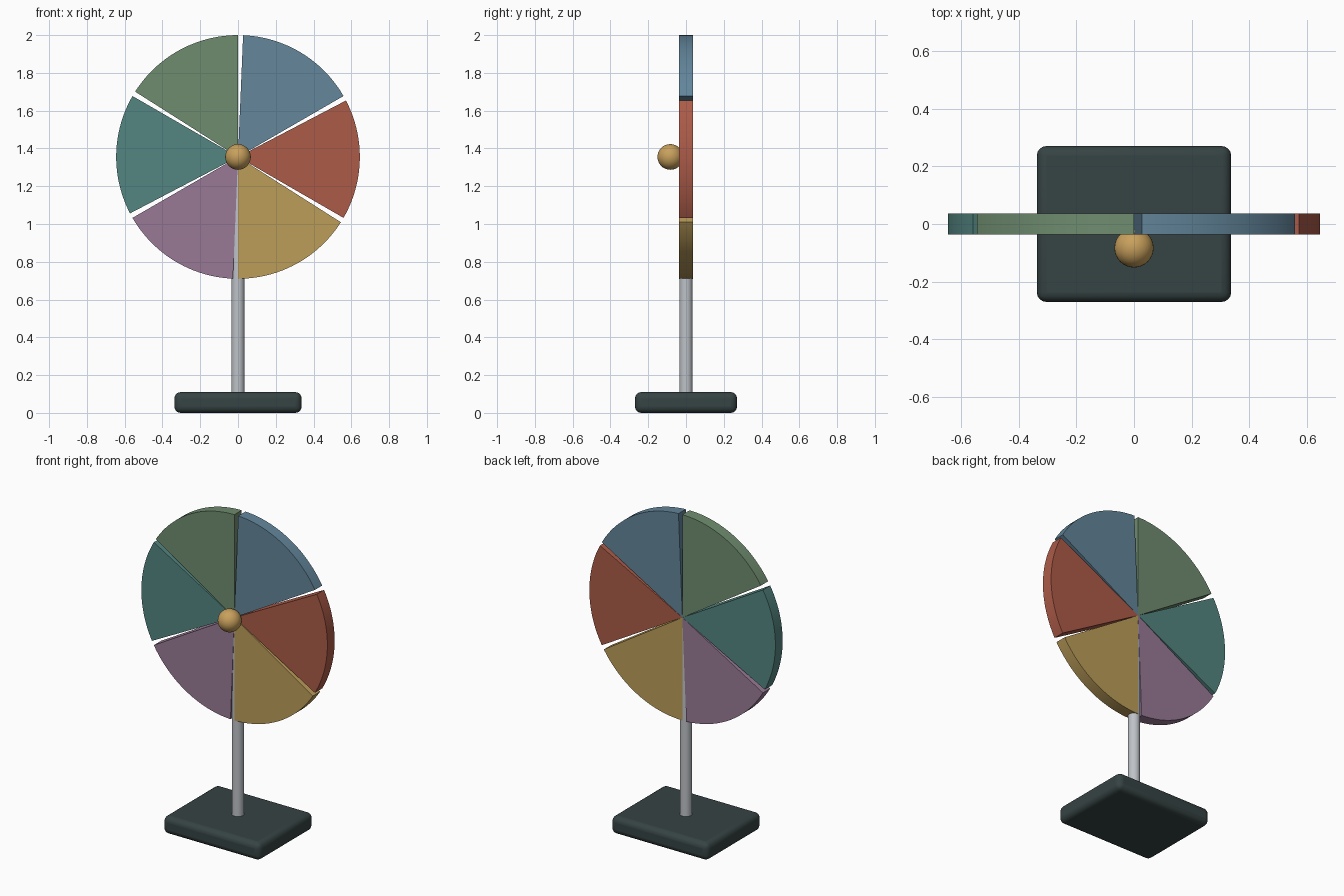
import bpy, bmesh, math

if "Cube" in bpy.data.objects:
    bpy.data.objects.remove(bpy.data.objects["Cube"])

AXLE_Z, RADIUS, HALF_DEPTH = 1.355, 0.645, 0.036


def material(name, rgb):
    """Flat material from 0-255 display values, converted to linear."""
    def lin(c):
        c /= 255
        return c / 12.92 if c <= 0.04045 else ((c + 0.055) / 1.055) ** 2.4
    m = bpy.data.materials.new(name)
    m.diffuse_color = (*[lin(c) for c in rgb], 1)
    m.use_nodes = True
    m.node_tree.nodes["Principled BSDF"].inputs["Base Color"].default_value = m.diffuse_color
    return m


def finish(obj, name, mat, angle=40):
    obj.name = name
    obj.data.materials.append(mat)
    bpy.ops.object.select_all(action='DESELECT')
    obj.select_set(True)
    bpy.context.view_layer.objects.active = obj
    bpy.ops.object.shade_smooth_by_angle(angle=math.radians(angle))


def wedge(name, start, span, mat, steps=24):
    """Pie slice standing in the xz plane, extruded along y."""
    bm = bmesh.new()
    outline = [(0, AXLE_Z)]
    for i in range(steps + 1):
        a = math.radians(start + span * i / steps)
        outline.append((RADIUS * math.cos(a), AXLE_Z + RADIUS * math.sin(a)))
    face = bm.faces.new([bm.verts.new((x, -HALF_DEPTH, z)) for x, z in outline])
    ext = bmesh.ops.extrude_face_region(bm, geom=[face], use_keep_orig=True)
    for v in ext['geom']:
        if isinstance(v, bmesh.types.BMVert):
            v.co.y = HALF_DEPTH
    bmesh.ops.recalc_face_normals(bm, faces=bm.faces)
    me = bpy.data.meshes.new(name)
    bm.to_mesh(me)
    bm.free()
    obj = bpy.data.objects.new(name, me)
    bpy.context.collection.objects.link(obj)
    finish(obj, name, mat, 30)


# Base: rounded slab
bpy.ops.mesh.primitive_cube_add(size=1, location=(0, 0, 0.055))
base = bpy.context.object
base.scale = (0.674, 0.54, 0.11)
bpy.ops.object.transform_apply(location=False, rotation=False, scale=True)
bev = base.modifiers.new("rounded_edges", 'BEVEL')
bev.width, bev.segments = 0.033, 4
finish(base, "base", material("dark slate", (54, 67, 67)))

# Post: from the base up to the axle
bpy.ops.mesh.primitive_cylinder_add(vertices=32, radius=0.035, depth=AXLE_Z - 0.1,
                                    location=(0, 0, (AXLE_Z + 0.1) / 2))
finish(bpy.context.object, "post", material("light grey", (190, 194, 199)))

# Wheel: six slices, each leaving a narrow gap
colours = [("red", (172, 91, 72)), ("blue", (99, 134, 155)),
           ("green", (111, 140, 111)), ("teal", (84, 134, 130)),
           ("purple", (153, 122, 150)), ("yellow", (188, 157, 90))]
for i, (name, rgb) in enumerate(colours):
    wedge(name + "_slice", -30 + 60 * i, 57.6, material(name, rgb))

# Hub: ball on the front of the wheel
bpy.ops.mesh.primitive_uv_sphere_add(segments=32, ring_count=16, radius=0.068,
                                     location=(0, -0.083, AXLE_Z))
finish(bpy.context.object, "hub", material("brass", (200, 160, 92)))
